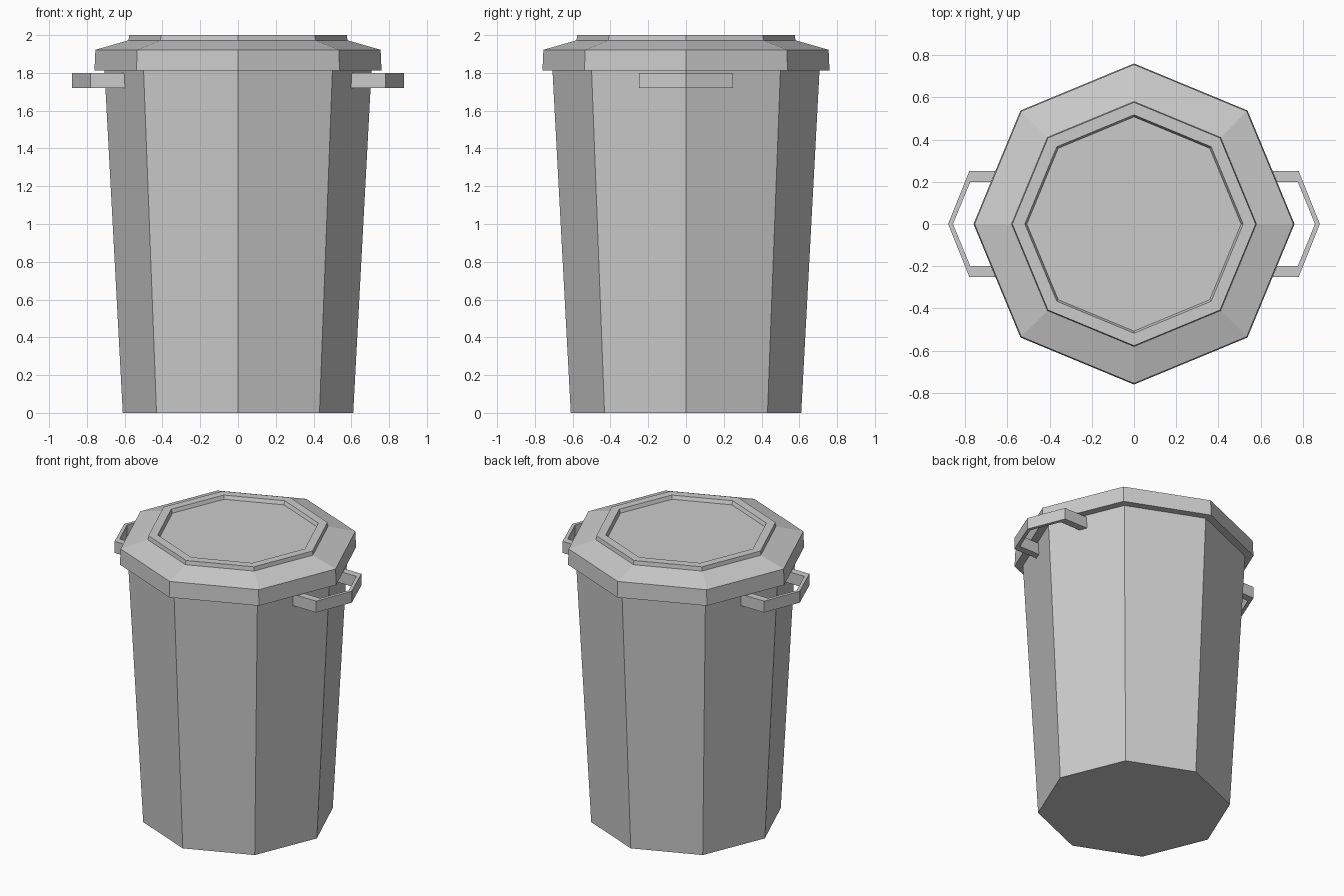
import bpy, bmesh
from math import cos, sin, pi

if "Cube" in bpy.data.objects:
    bpy.data.objects.remove(bpy.data.objects["Cube"])

SIDES = 8


def make_object(name, bm):
    bmesh.ops.recalc_face_normals(bm, faces=bm.faces)
    mesh = bpy.data.meshes.new(name)
    bm.to_mesh(mesh)
    bm.free()
    obj = bpy.data.objects.new(name, mesh)
    bpy.context.collection.objects.link(obj)
    return obj


def bridge(bm, a, b):
    n = len(a)
    for i in range(n):
        j = (i + 1) % n
        bm.faces.new((a[i], a[j], b[j], b[i]))


def octagon_stack(name, profile):
    """Closed solid lofted through octagonal rings given as (radius, height)."""
    bm = bmesh.new()
    rings = [[bm.verts.new((r * cos(2 * pi * i / SIDES), r * sin(2 * pi * i / SIDES), z))
              for i in range(SIDES)] for r, z in profile]
    for a, b in zip(rings, rings[1:]):
        bridge(bm, a, b)
    bm.faces.new(rings[0])
    bm.faces.new(rings[-1])
    return make_object(name, bm)


def handle(name, side):
    """Bent carrying loop: rectangular section swept along five stations."""
    outer = [(0.59, 0.25), (0.78, 0.25), (0.88, 0), (0.78, -0.25), (0.59, -0.25)]
    inner = [(0.59, 0.20), (0.775, 0.20), (0.857, 0), (0.775, -0.20), (0.59, -0.20)]
    bm = bmesh.new()
    sections = [[bm.verts.new((side * x, y, z))
                 for (x, y), z in ((o, 1.72), (o, 1.80), (i, 1.80), (i, 1.72))]
                for o, i in zip(outer, inner)]
    for a, b in zip(sections, sections[1:]):
        bridge(bm, a, b)
    bm.faces.new(sections[0])
    bm.faces.new(sections[-1])
    return make_object(name, bm)


# Tapered bin body
octagon_stack("bin_body", [(0.61, 0), (0.707, 1.815)])

# Lid with overhanging rim, sloped shoulder and recessed top panel
octagon_stack("lid", [(0.70, 1.812), (0.76, 1.812), (0.755, 1.922), (0.58, 1.972),
                      (0.576, 2.0), (0.517, 2.0), (0.507, 1.975)])

# Side handles
handle("right_handle", 1)
handle("left_handle", -1)
